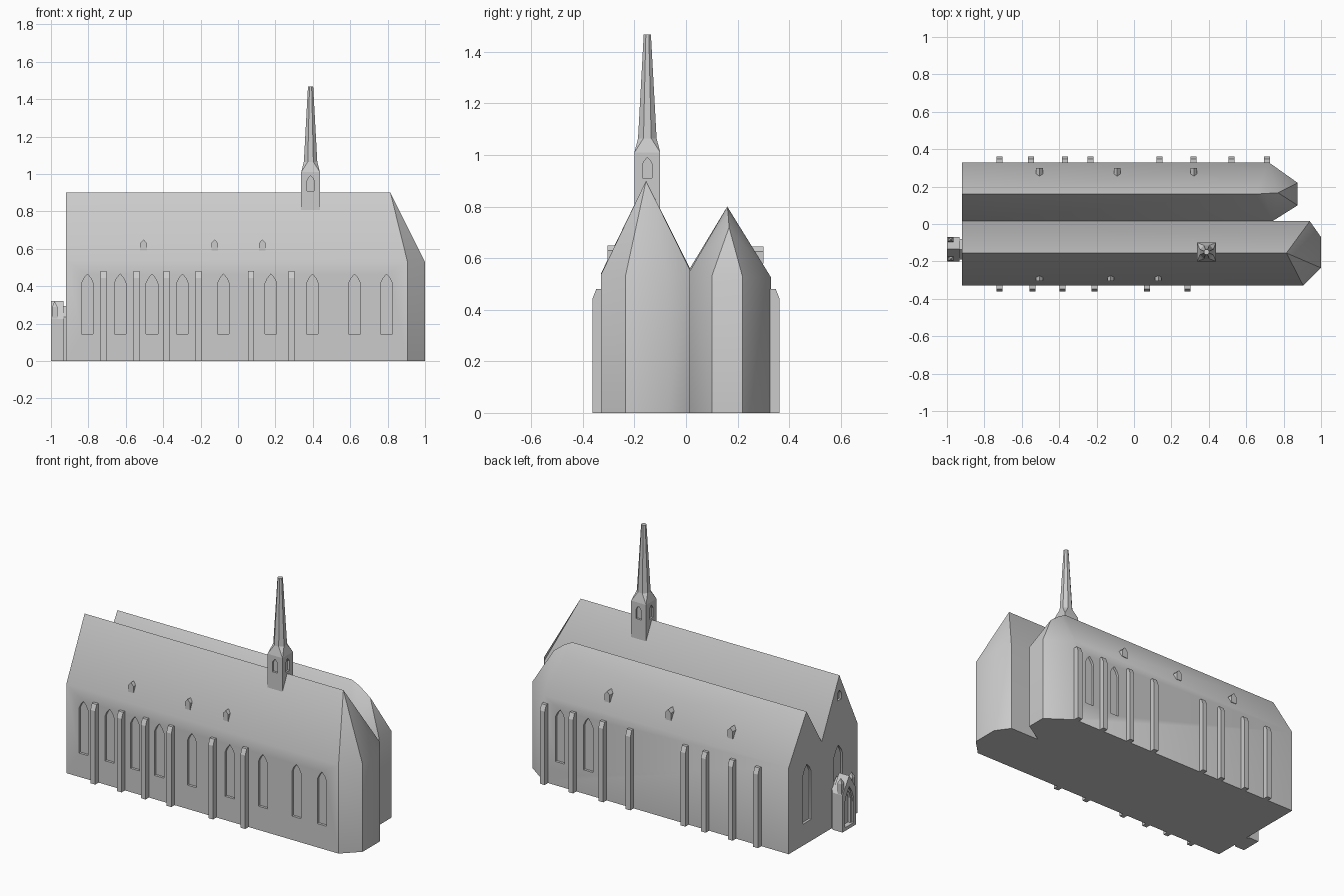
import bpy, bmesh, math
from mathutils import Vector

if "Cube" in bpy.data.objects:
    bpy.data.objects.remove(bpy.data.objects["Cube"])

stone = bpy.data.materials.new("light_grey_stone")
stone.diffuse_color = (0.6, 0.6, 0.6, 1)
stone.use_nodes = True
stone.node_tree.nodes["Principled BSDF"].inputs["Base Color"].default_value = stone.diffuse_color


def finish(name, bm):
    bmesh.ops.recalc_face_normals(bm, faces=bm.faces)
    me = bpy.data.meshes.new(name)
    bm.to_mesh(me)
    bm.free()
    ob = bpy.data.objects.new(name, me)
    bpy.context.collection.objects.link(ob)
    me.materials.append(stone)
    return ob


def add_hull(bm, points):
    """Add one convex solid, with flat areas merged into single faces."""
    part = bmesh.new()
    for p in points:
        part.verts.new(p)
    bmesh.ops.convex_hull(part, input=part.verts)
    bmesh.ops.dissolve_limit(part, angle_limit=0.01, verts=part.verts, edges=part.edges)
    tmp = bpy.data.meshes.new("tmp")
    part.to_mesh(tmp)
    part.free()
    bm.from_mesh(tmp)
    bpy.data.meshes.remove(tmp)


def hull(name, points):
    bm = bmesh.new()
    add_hull(bm, points)
    return finish(name, bm)


def add_arch(bm, x, y, normal, w, z0, zs, z1, depth):
    """Pointed opening on a wall, reaching 'depth' behind the wall and a bit outside."""
    n = Vector(normal)
    t = Vector((-n.y, n.x, 0))
    h = w / 2
    outline = [(-h, z0), (h, z0), (h, zs), (h * .6, zs + (z1 - zs) * .55), (0, z1),
               (-h * .6, zs + (z1 - zs) * .55), (-h, zs)]
    add_hull(bm, [Vector((x, y, z)) + t * u + n * d for u, z in outline for d in (-depth, .03)])


def cut(ob, arches):
    bm = bmesh.new()
    for a in arches:
        add_arch(bm, *a)
    cutter = finish("opening_cutter", bm)
    cutter.hide_render = True
    mod = ob.modifiers.new("openings", 'BOOLEAN')
    mod.operation, mod.solver, mod.object = 'DIFFERENCE', 'EXACT', cutter
    bpy.context.view_layer.objects.active = ob
    bpy.ops.object.modifier_apply(modifier=mod.name)
    bpy.data.objects.remove(cutter)


def smooth(ob, angle):
    bpy.ops.object.select_all(action='DESELECT')
    ob.select_set(True)
    bpy.context.view_layer.objects.active = ob
    bpy.ops.object.shade_smooth_by_angle(angle=math.radians(angle))


def nave(name, plan, ridge):
    """plan: (x, y, eave height)"""
    return hull(name, [(x, y, 0) for x, y, z in plan] + plan + ridge)


# Tall front nave with angled east end
front = nave("front_nave",
             [(-.92, -.33, .54), (.905, -.33, .535), (1, -.235, .53), (1, -.07, .53),
              (.94, .015, .555), (-.92, .015, .56)],
             [(-.92, -.155, .9), (.815, -.155, .9)])
# Lower back nave with rounded-down ridge
back = nave("back_nave",
            [(-.92, .015, .56), (.74, .015, .55), (.875, .1, .53), (.875, .22, .525),
             (.72, .33, .525), (-.92, .33, .525)],
            [(-.92, .16, .8), (.65, .16, .8), (.7, .163, .775), (.77, .167, .72)])

# Pointed windows
S, N, W, E = (0, -1, 0), (0, 1, 0), (-1, 0, 0), (1, 0, 0)
front_x = (-.805, -.63, -.46, -.297, -.078, .176, .398, .623, .794)
cut(front, [(x, -.33, S, .062, .144, .415, .465, .015) for x in front_x]
    + [(-.92, -.145, W, .08, .14, .42, .48, .015),
       (-.92, -.155, W, .04, .75, .785, .81, .015)])
cut(back, [(x, .33, N, .062, .144, .415, .465, .015) for x in (.425, .613)]
    + [(-.92, .155, W, .08, .13, .42, .48, .015)])
smooth(front, 37)
smooth(back, 37)


# Wall buttresses with sloping tops
def buttresses(name, xs, side):
    bm = bmesh.new()
    profile = [(.32, 0), (.362, 0), (.362, .445), (.348, .48), (.32, .48)]
    for x in xs:
        add_hull(bm, [(x + d, side * y, z) for y, z in profile for d in (-.016, .016)])
    finish(name, bm)


buttresses("front_buttresses", (-.72, -.543, -.382, -.21, .07, .286), -1)
buttresses("back_buttresses", (-.72, -.55, -.37, -.233, .136, .318, .52, .71), 1)


# Small gabled roof dormers
def dormers(name, xs, side, y0, y1, z1):
    bm = bmesh.new()
    for x in xs:
        add_hull(bm, [(x + u, side * y, z) for y in (y0, y1)
                      for u, z in ((-.018, z1 - .065), (.018, z1 - .065), (-.018, z1 - .02),
                                   (.018, z1 - .02), (0, z1))])
    finish(name, bm)


dormers("front_dormers", (-.505, -.125, .13), -1, .305, .27, .65)
dormers("back_dormers", (-.505, -.09, .32), 1, .3, .25, .645)

# Ridge turret: square body changing to an eight-sided spire
CX, CY = .388, -.15


def square(h, z):
    return [(CX + a * h, CY + b * h, z) for a in (-1, 1) for b in (-1, 1)]


def octagon(r, z):
    c = r / math.cos(math.pi / 8)
    return [(CX + c * math.cos((k + .5) * math.pi / 4),
             CY + c * math.sin((k + .5) * math.pi / 4), z) for k in range(8)]


turret = hull("spire_turret", square(.05, .77) + square(.05, 1.01) + octagon(.036, 1.065))
cut(turret, [(CX + n[0] * .05, CY + n[1] * .05, n, .036, .91, .965, .99, .012)
             for n in (S, N, W, E)])
hull("spire", octagon(.036, 1.064) + octagon(.014, 1.467))

# West porch with pointed doorway
gable = [(-.2, 0), (-.07, 0), (-.07, .225), (-.135, .32), (-.2, .225)]
porch = hull("porch", [(x, y, z) for y, z in gable for x in (-1, -.932)])
cut(porch, [(-1, -.135, W, .085, .02, .17, .255, .012)])
cut(porch, [(-.99, -.135, W, .06, .02, .17, .235, .02)])
link = [(-.19, 0), (-.08, 0), (-.08, .235), (-.135, .295), (-.19, .235)]
hull("porch_link", [(x, y, z) for y, z in link for x in (-.94, -.915)])

# Porch pinnacles
bm = bmesh.new()
for y in (-.187, -.083):
    add_hull(bm, [(-.98 + a * .014, y + b * .012, z) for a in (-1, 1) for b in (-1, 1)
                  for z in (.15, .29)] + [(-.98, y, .32)])
finish("porch_pinnacles", bm)
